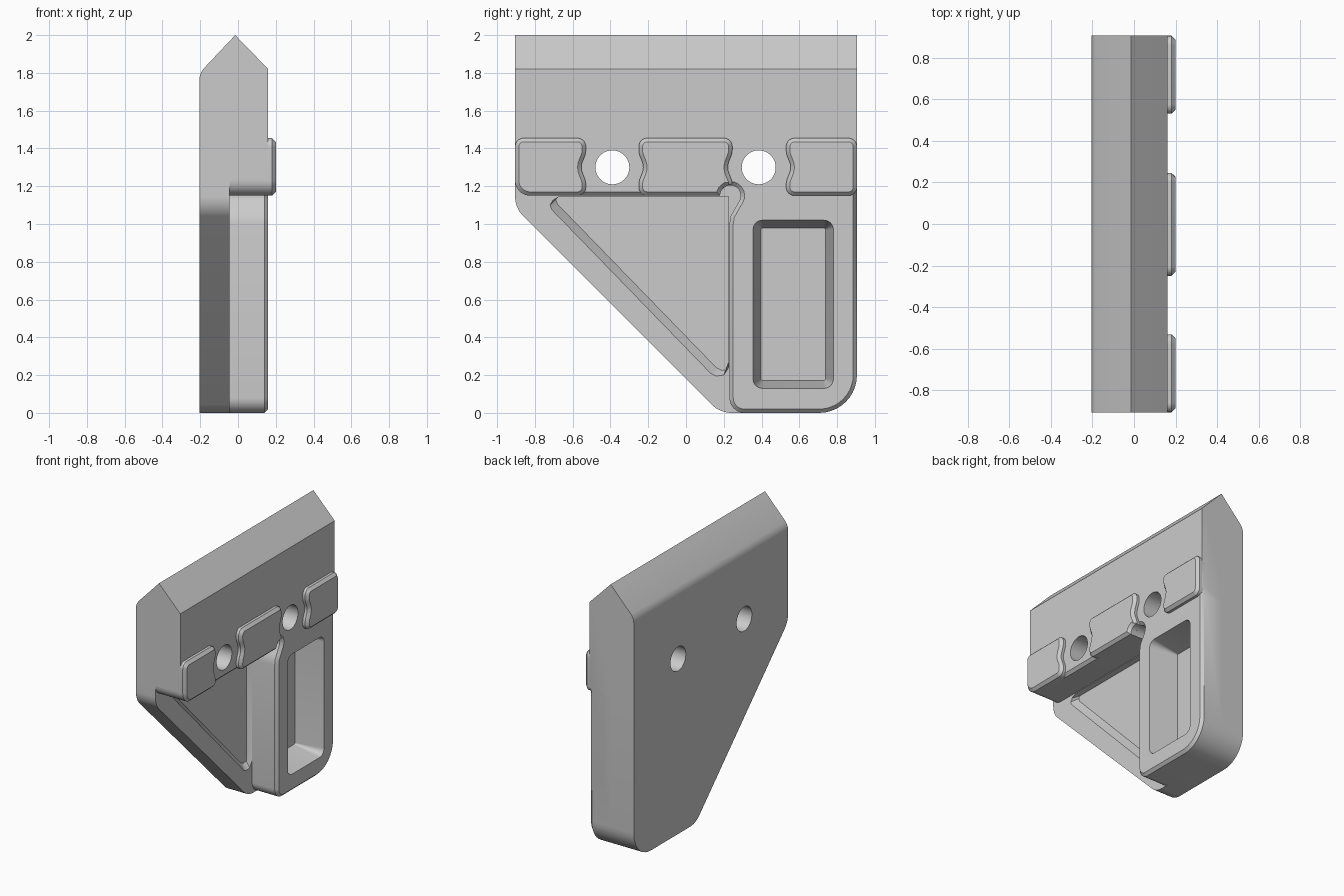
import bpy
import bmesh
import math
from mathutils import Vector
from mathutils.geometry import tessellate_polygon

if "Cube" in bpy.data.objects:
    bpy.data.objects.remove(bpy.data.objects["Cube"], do_unlink=True)

grey = bpy.data.materials.new("plain_grey")
grey.use_nodes = True
colour = (0.6, 0.6, 0.6, 1)
grey.diffuse_color = colour
grey.node_tree.nodes["Principled BSDF"].inputs["Base Color"].default_value = colour


def rounded(corners, steps=10):
    """Outline from (y, z, radius) corners, filleting those with a radius."""
    out = []
    for i, (u, v, r) in enumerate(corners):
        p = Vector((u, v))
        if r == 0:
            out.append(p)
            continue
        a = (Vector(corners[i - 1][:2]) - p).normalized()
        b = (Vector(corners[(i + 1) % len(corners)][:2]) - p).normalized()
        half = a.angle(b) / 2
        centre = p + (a + b).normalized() * r / math.sin(half)
        start = p + a * r / math.tan(half) - centre
        end = p + b * r / math.tan(half) - centre
        turn = start.angle_signed(end)
        for k in range(steps + 1):
            t = -turn * k / steps
            c, s = math.cos(t), math.sin(t)
            out.append(centre + Vector((start.x * c - start.y * s, start.x * s + start.y * c)))
    return out


def inset(pts, d):
    """Shrink a closed outline by d."""
    n = len(pts)
    area = sum(pts[i - 1].x * pts[i].y - pts[i].x * pts[i - 1].y for i in range(n))
    sign = -1 if area > 0 else 1
    out = []
    for i in range(n):
        e = (pts[i] - pts[i - 1]).normalized()
        f = (pts[(i + 1) % n] - pts[i]).normalized()
        n1, n2 = Vector((e.y, -e.x)), Vector((f.y, -f.x))
        m = (n1 + n2).normalized()
        out.append(pts[i] + m * sign * d / max(0.5, m.dot(n1)))
    return out


def strip(bm, rings, closed=True):
    """Walls joining matching (y, z) outlines placed along x."""
    rows = [[bm.verts.new((x, p[0], p[1])) for p in pts] for x, pts in rings]
    for a, b in zip(rows, rows[1:]):
        for i in range(0 if closed else 1, len(a)):
            bm.faces.new((a[i - 1], a[i], b[i], b[i - 1]))


def flat(bm, x, *loops):
    """Flat face at x: an outer outline followed by any holes."""
    loops = [[Vector((p[0], p[1], 0)) for p in loop] for loop in loops]
    verts = [bm.verts.new((x, p.x, p.y)) for loop in loops for p in loop]
    for tri in tessellate_polygon(loops):
        bm.faces.new([verts[i] for i in tri])


def finish(bm, name):
    """Weld the pieces into one solid object with sharp edges kept."""
    bmesh.ops.remove_doubles(bm, verts=bm.verts[:], dist=0.00005)
    bm.normal_update()
    bmesh.ops.recalc_face_normals(bm, faces=bm.faces[:])
    if bm.calc_volume(signed=True) < 0:
        bmesh.ops.reverse_faces(bm, faces=bm.faces[:])
    mesh = bpy.data.meshes.new(name)
    bm.to_mesh(mesh)
    bm.free()
    mesh.materials.append(grey)
    ob = bpy.data.objects.new(name, mesh)
    bpy.context.collection.objects.link(ob)
    bpy.ops.object.select_all(action='DESELECT')
    ob.select_set(True)
    bpy.context.view_layer.objects.active = ob
    bpy.ops.object.shade_smooth_by_angle(angle=math.radians(30))


def arc(cy, cz, r, start, end, steps):
    angles = [math.radians(start + (end - start) * k / steps) for k in range(steps + 1)]
    return [(cy + r * math.cos(a), cz + r * math.sin(a), 0) for a in angles]


def block(top):
    """Outline of the thick part: beam, relief notch and column."""
    return rounded([(-0.905, 1.15, 0.08)] + arc(0.235, 1.15, 0.055, 180, -30, 12)
                   + [(0.252, 1.07, 0), (0.236, 1.04, 0), (0.23, 1, 0), (0.23, 0, 0.08),
                      (0.905, 0, 0.2), (0.905, 1.15, 0), (0.905, 1.23, 0),
                      (0.905, top, 0), (-0.905, top, 0)])


BACK, STEP, FRONT = -0.205, -0.045, 0.16
# Ridge heights from back to front, softened at the back edge
ridge = [(BACK, 1.765), (-0.202, 1.785), (-0.195, 1.803), (-0.183, 1.822), (STEP, 1.968),
         (-0.015, 2), (0.14, 1.841)]
rings = [(x, block(top)) for x, top in ridge]
face = block(1.82)
front = [q if p.y < 1.22 else p for p, q in zip(face, inset(face, 0.02))]
rings.append((FRONT, front))
# The step wall ends where the column's lower corner meets the base
split = next(i for i, p in enumerate(face) if p.y < 0.0001) + 1

# Openings: bolt holes, column pocket, triangular pocket
holes = [arc(y, 1.3, 0.09, 0, 350, 35) for y in (-0.39, 0.385)]
y0, y1, z0, z1 = 0.355, 0.78, 0.13, 1.02
mouth = rounded([(y0, z0, 0.05), (y1, z0, 0.05), (y1, z1, 0.05), (y0, z1, 0.05)])
mouth_floor = inset(mouth, 0.042)
rim = [(-0.67, 1.146), (-0.705, 1.125), (-0.72, 1.1), (-0.71, 1.075), (0.13, 0.21),
       (0.16, 0.195), (0.2, 0.2), (0.226, 0.24), (0.226, 1.146)]
rim_floor = [(min(y + 0.03, 0.226), min(z + 0.03, 1.146)) for y, z in rim]

# Body
body = bmesh.new()
lower = rounded([(-0.905, 1.23, 0), (-0.905, 1.085, 0.15), (0.18, 0, 0.15), (0.31, 0, 0)])
strip(body, [(BACK, lower), (STEP, lower)], closed=False)
strip(body, [(x, pts[split - 1:] + pts[:1]) for x, pts in rings], closed=False)
strip(body, [(x, pts[:split]) for x, pts in rings if x in (STEP, 0.14, FRONT)], closed=False)
flat(body, BACK, lower + rings[0][1][split:], *holes)
flat(body, STEP, lower + face[1:split - 1][::-1], rim)
flat(body, FRONT, front, mouth, *holes)
for hole in holes:
    strip(body, [(BACK, hole), (FRONT, hole)])
strip(body, [(FRONT, mouth), (-0.05, mouth_floor)])
flat(body, -0.05, mouth_floor)
strip(body, [(STEP, rim), (-0.09, rim_floor)])
flat(body, -0.09, rim_floor)
finish(body, "body")


def wave(edge, facing):
    """Side of a pad dented around a bolt hole, from bottom to top."""
    return [(edge - facing * 0.012 * (1 - math.cos(math.tau * k / 12)), 1.21 + 0.015 * k, 0)
            for k in range(13)]


# Raised pads between the holes
low, high, r = 1.15, 1.455, 0.045
pads = {
    "front_pad": [(-0.905, low, 0.08), (-0.53, low, r)] + wave(-0.53, 1)
    + [(-0.53, high, r), (-0.905, high, r)],
    "middle_pad": [(-0.25, low, r)] + arc(0.235, 1.15, 0.055, 180, 80, 6) + wave(0.245, 1)
    + [(0.245, high, r), (-0.25, high, r)] + wave(-0.25, -1)[::-1],
    "rear_pad": [(0.53, low, r), (0.905, low, r), (0.905, high, r), (0.53, high, r)]
    + wave(0.53, -1)[::-1],
}
for name, corners in pads.items():
    shape = rounded(corners)
    top = inset(shape, 0.02)
    pad = bmesh.new()
    strip(pad, [(0.13, shape), (0.18, shape), (0.2, top)])
    flat(pad, 0.13, shape)
    flat(pad, 0.2, top)
    finish(pad, name)
